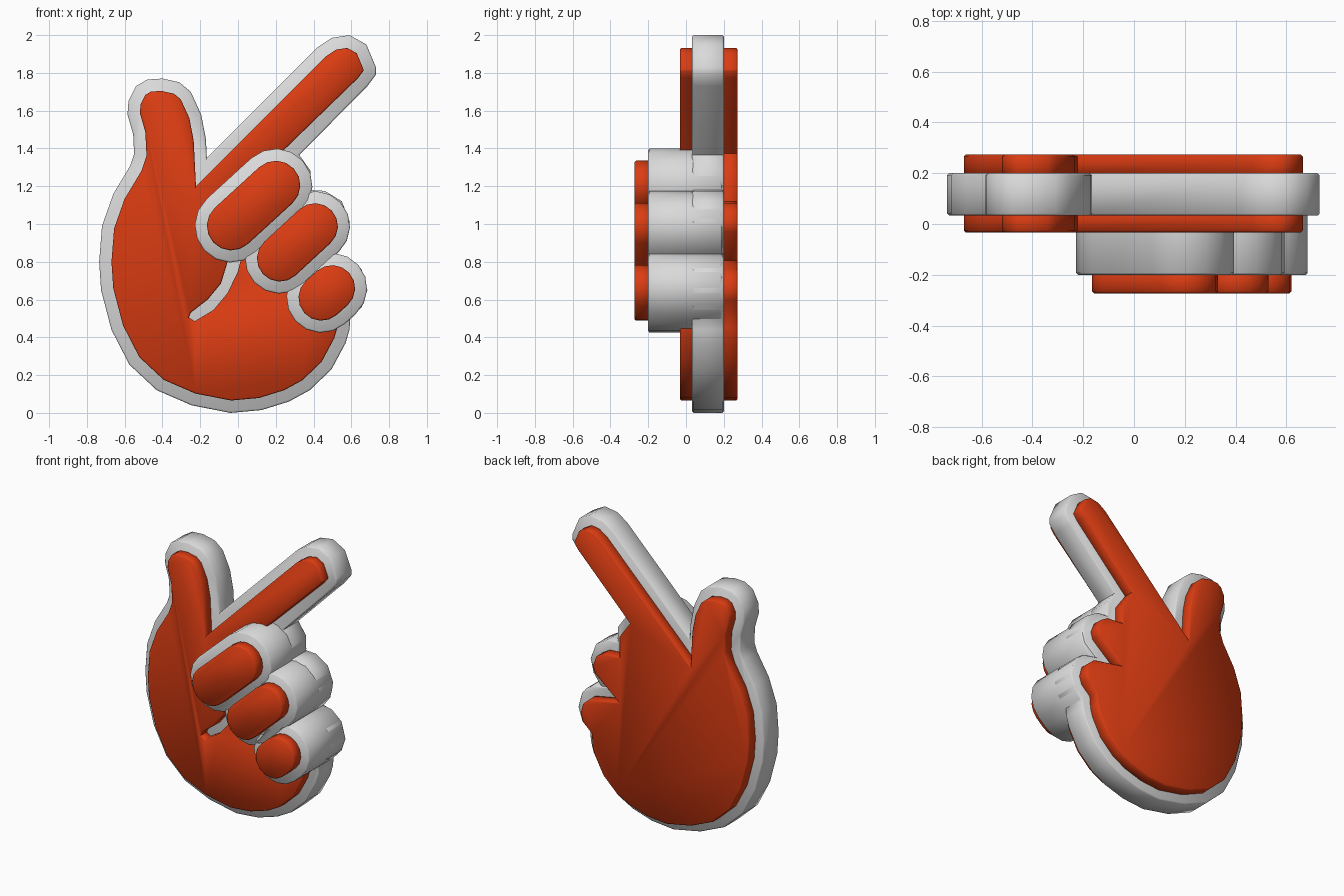
import bpy, bmesh, math
from mathutils import Vector

if "Cube" in bpy.data.objects:
    bpy.data.objects.remove(bpy.data.objects["Cube"])


def material(name, rgb):
    m = bpy.data.materials.new(name)
    m.diffuse_color = (*rgb, 1)
    m.use_nodes = True
    m.node_tree.nodes["Principled BSDF"].inputs["Base Color"].default_value = m.diffuse_color
    return m


RED = material("orange red", (0.70, 0.045, 0.006))
GREY = material("light grey", (0.70, 0.70, 0.70))


def inset(pts, d):
    """Mitred inset of a clockwise outline."""
    out = []
    for i, p in enumerate(pts):
        p = Vector(p)
        a = (p - Vector(pts[i - 1])).normalized()
        b = (Vector(pts[(i + 1) % len(pts)]) - p).normalized()
        n1, n2 = Vector((a.y, -a.x)), Vector((b.y, -b.x))
        m = (n1 + n2).normalized()
        out.append(tuple(p + m * d / max(m.dot(n1), 0.36)))
    return out


def slab(name, pts, y0, y1, mat, edge=0.008):
    """Extrude an xz outline from y0 to y1 with softened rims."""
    bm = bmesh.new()
    small = inset(pts, edge)
    rings = []
    for loop, y in ((small, y0), (pts, y0 + edge), (pts, y1 - edge), (small, y1)):
        rings.append([bm.verts.new((x, y, z)) for x, z in loop])
    n = len(pts)
    for r, s in zip(rings, rings[1:]):
        for i in range(n):
            bm.faces.new((r[i], r[(i + 1) % n], s[(i + 1) % n], s[i]))
    bm.faces.new(rings[0])
    bm.faces.new(rings[-1][::-1])
    bmesh.ops.recalc_face_normals(bm, faces=bm.faces)
    me = bpy.data.meshes.new(name)
    bm.to_mesh(me)
    bm.free()
    me.materials.append(mat)
    ob = bpy.data.objects.new(name, me)
    bpy.context.collection.objects.link(ob)
    bpy.ops.object.select_all(action='DESELECT')
    ob.select_set(True)
    bpy.context.view_layer.objects.active = ob
    bpy.ops.object.shade_smooth_by_angle(angle=math.radians(50))
    return ob


def capsule(a, b, r, seg=8):
    """Clockwise rounded bar from a (low) to b (high)."""
    t = math.atan2(b[1] - a[1], b[0] - a[0])
    pts = []
    for c, start in ((b, t + math.pi / 2), (a, t - math.pi / 2)):
        for i in range(seg + 1):
            w = start - math.pi * i / seg
            pts.append((c[0] + r * math.cos(w), c[1] + r * math.sin(w)))
    return pts


# Hand silhouette, clockwise from below the little finger
palm_thumb_index = [
    (0.595, 0.505), (0.59, 0.44), (0.57, 0.37), (0.495, 0.23), (0.38, 0.12),
    (0.27, 0.06), (0.125, 0.015), (-0.04, 0.0), (-0.245, 0.04), (-0.43, 0.12),
    (-0.575, 0.255), (-0.67, 0.44), (-0.725, 0.65), (-0.735, 0.80),
    (-0.72, 0.99), (-0.66, 1.16), (-0.57, 1.31), (-0.55, 1.37),
    (-0.555, 1.475), (-0.585, 1.58), (-0.58, 1.65), (-0.54, 1.73),
    (-0.48, 1.765), (-0.40, 1.77), (-0.31, 1.75), (-0.25, 1.70),
    (-0.195, 1.58), (-0.17, 1.45), (-0.165, 1.35), (0.42, 1.935),
    (0.495, 1.985), (0.59, 2.0), (0.68, 1.95), (0.73, 1.83), (0.73, 1.79),
    (0.685, 1.73)]
knuckles = [
    (0.325, 1.365), (0.385, 1.28), (0.385, 1.18), (0.46, 1.175), (0.55, 1.12),
    (0.592, 1.01), (0.565, 0.92), (0.475, 0.845), (0.58, 0.825),
    (0.655, 0.76), (0.685, 0.65), (0.655, 0.56)]
outline = palm_thumb_index + knuckles
slab("hand_body", outline, 0.033, 0.20, GREY)

# Back plate follows the whole silhouette
inner = inset(outline, 0.065)
slab("back_plate", inner, 0.19, 0.273, RED)

# Front plate runs under the curled fingers and is slit by the palm crease
crease = [
    (0.2, 1.35), (0.0, 1.02), (-0.05, 0.86), (-0.055, 0.80), (-0.09, 0.685),
    (-0.16, 0.60), (-0.25, 0.53), (-0.26, 0.505), (-0.23, 0.485),
    (-0.13, 0.545), (-0.055, 0.635), (0.0, 0.75), (0.015, 0.81),
    (0.12, 0.83), (0.40, 0.60)]
slab("front_plate", inner[:len(palm_thumb_index)] + crease, -0.033, 0.045, RED)

# Curled fingers: grey bar with a red pad
fingers = [
    ("middle_finger", (-0.035, 0.99), (0.20, 1.205), 0.13),
    ("ring_finger", (0.222, 0.817), (0.407, 0.988), 0.122),
    ("little_finger", (0.442, 0.61), (0.498, 0.66), 0.122)]
for name, a, b, r in fingers:
    slab(name, capsule(a, b, r + 0.064), -0.20, 0.19, GREY)
    slab(name + "_pad", capsule(a, b, r), -0.273, -0.19, RED)
